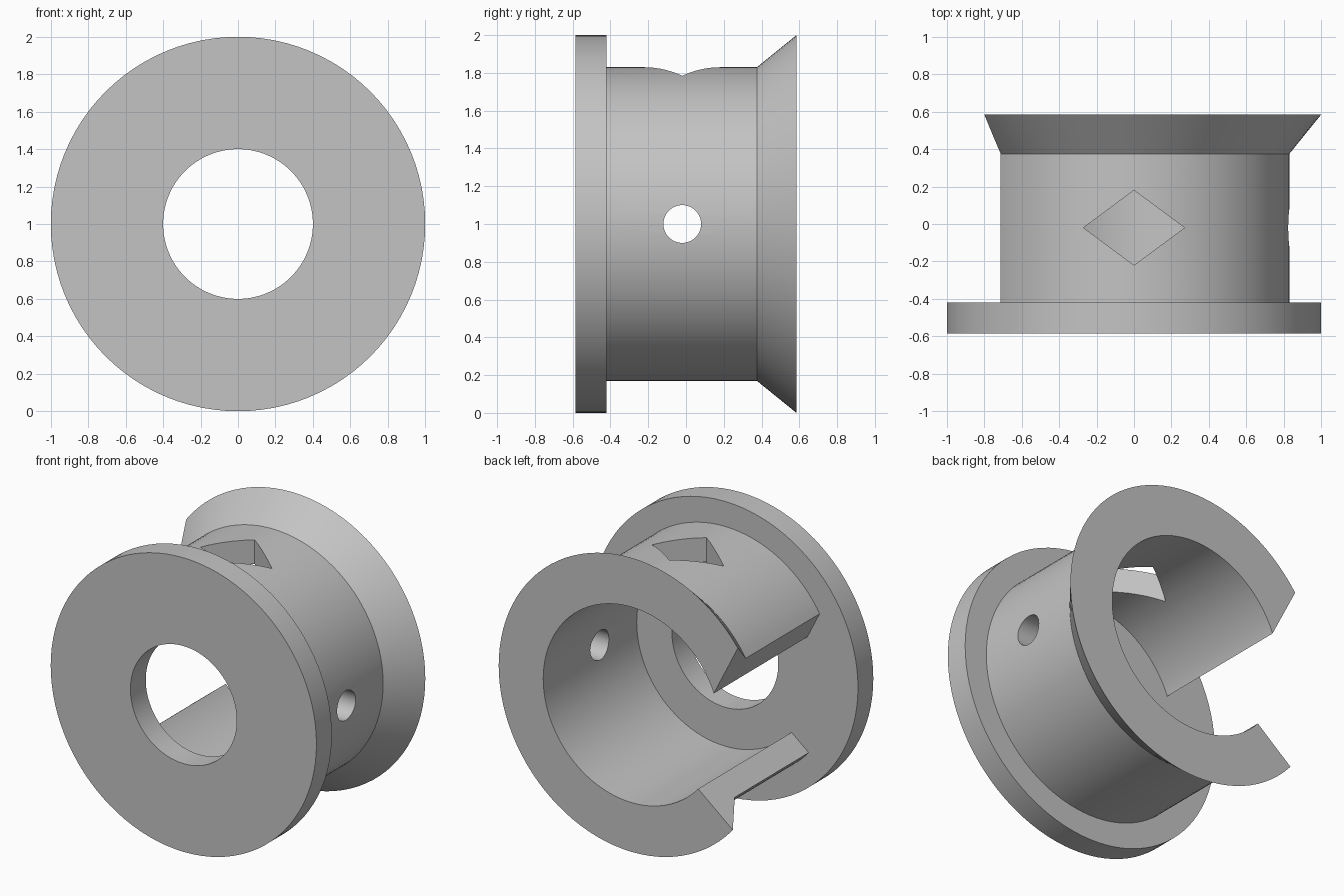
import bpy
import bmesh
import math
from mathutils import Matrix, Vector

old = bpy.data.objects.get("Cube")
if old:
    bpy.data.objects.remove(old, do_unlink=True)

AXIS_Z = 1.0      # height of the turning axis
SEGMENTS = 96
HOLE_Y = -0.02    # side hole and diamond window share this station

grey = bpy.data.materials.new("plain_grey")
grey.use_nodes = True
colour = (0.55, 0.55, 0.55, 1)
grey.diffuse_color = colour
grey.node_tree.nodes["Principled BSDF"].inputs["Base Color"].default_value = colour


def finish(bm, name):
    bmesh.ops.recalc_face_normals(bm, faces=bm.faces)
    mesh = bpy.data.meshes.new(name)
    bm.to_mesh(mesh)
    bm.free()
    mesh.materials.append(grey)
    obj = bpy.data.objects.new(name, mesh)
    bpy.context.collection.objects.link(obj)
    return obj


def lathe(name, profile):
    """Turn a closed (radius, y) profile about the y axis."""
    bm = bmesh.new()
    verts = [bm.verts.new((r, y, AXIS_Z)) for r, y in profile]
    edges = [bm.edges.new((v, verts[i - 1])) for i, v in enumerate(verts)]
    bmesh.ops.spin(bm, geom=verts + edges, cent=(0, 0, AXIS_Z), axis=(0, 1, 0),
                   angle=math.tau, steps=SEGMENTS, use_merge=True)
    bmesh.ops.remove_doubles(bm, verts=bm.verts, dist=1e-5)
    return finish(bm, name)


def prism(name, points, depth):
    """Extrude a closed outline of 3D points along the depth vector."""
    bm = bmesh.new()
    face = bm.faces.new([bm.verts.new(p) for p in points])
    result = bmesh.ops.extrude_face_region(bm, geom=[face], use_keep_orig=True)
    moved = [g for g in result["geom"] if isinstance(g, bmesh.types.BMVert)]
    bmesh.ops.translate(bm, verts=moved, vec=Vector(depth))
    return finish(bm, name)


def cut(target, cutter):
    cutter.hide_render = True
    mod = target.modifiers.new(cutter.name, "BOOLEAN")
    mod.operation = "DIFFERENCE"
    mod.solver = "EXACT"
    mod.object = cutter
    bpy.context.view_layer.objects.active = target
    bpy.ops.object.modifier_apply(modifier=mod.name)
    bpy.data.objects.remove(cutter, do_unlink=True)


# Front flange: flat disc with a central bore
flange = lathe("front_flange", [(0.4, -0.585), (1, -0.585), (1, -0.42), (0.4, -0.42)])

# Sleeve with a flared rear rim
sleeve = lathe("flared_sleeve", [(0.665, -0.42), (0.83, -0.42), (0.83, 0.375),
                                 (1, 0.585), (0.665, 0.585)])

# Open slot along the -x side, with skewed end faces
slot = [(-0.495, 0), (-0.4, -0.356), (-1.2, -1.0), (-1.1, 1.19)]
cut(sleeve, prism("slot_cutter", [(x, -0.8, AXIS_Z + z) for x, z in slot], (0, 1.6, 0)))

# Diamond window through the top wall
diamond = [(-0.27, 0), (0, -0.2), (0.27, 0), (0, 0.2)]
cut(sleeve, prism("diamond_cutter", [(x, HOLE_Y + y, AXIS_Z + 0.3) for x, y in diamond],
                  (0, 0, 1)))

# Round hole through the +x wall
bm = bmesh.new()
bmesh.ops.create_cone(bm, cap_ends=True, segments=48, radius1=0.1, radius2=0.1, depth=0.8,
                      matrix=Matrix.Translation((0.75, HOLE_Y, AXIS_Z))
                      @ Matrix.Rotation(math.pi / 2, 4, "Y"))
cut(sleeve, finish(bm, "round_hole_cutter"))

# Smooth turned surfaces, crisp edges
for obj in (flange, sleeve):
    bpy.ops.object.select_all(action="DESELECT")
    obj.select_set(True)
    bpy.context.view_layer.objects.active = obj
    bpy.ops.object.shade_smooth_by_angle(angle=math.radians(30))
